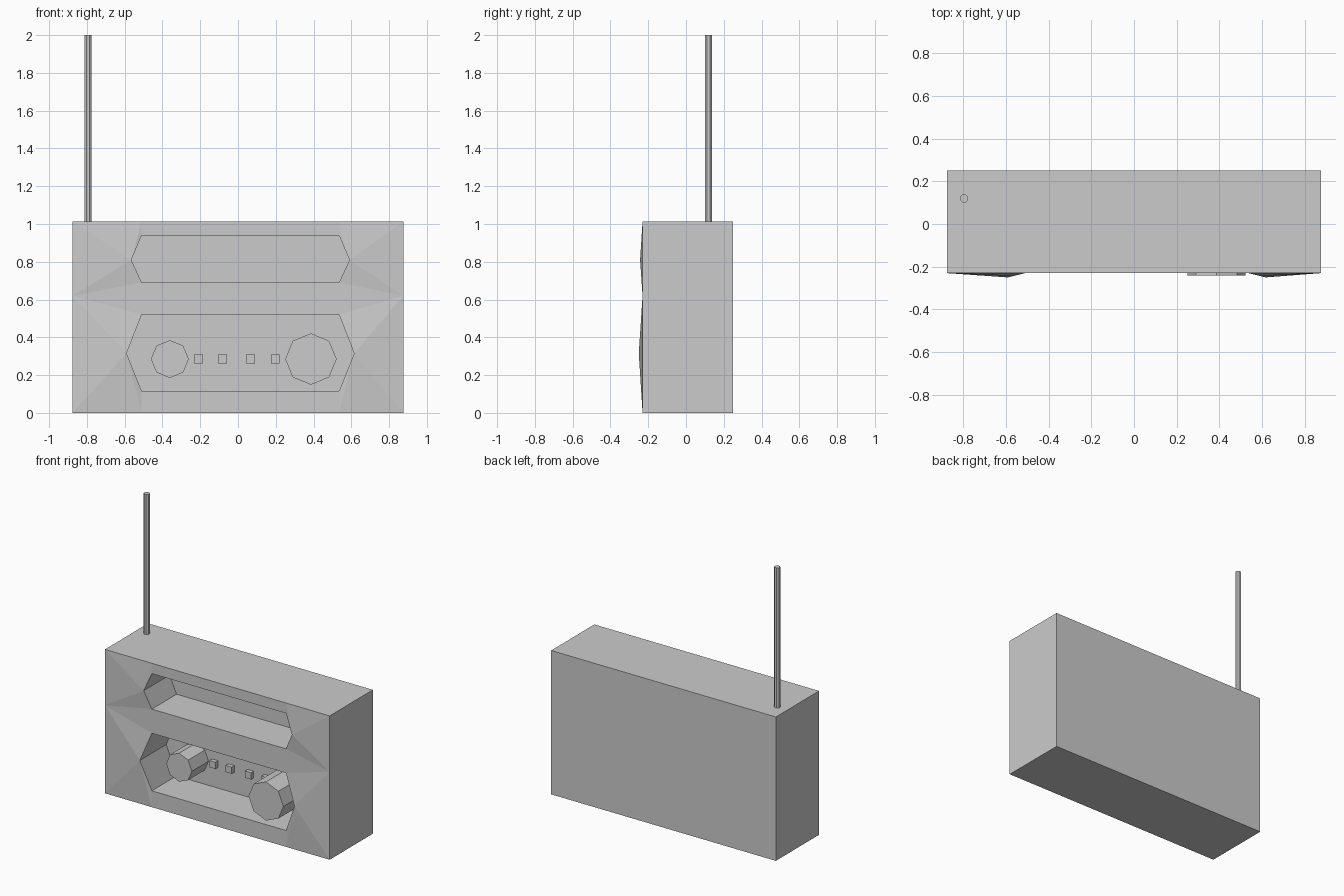
import bpy, bmesh, math
from mathutils import Matrix

if "Cube" in bpy.data.objects:
    bpy.data.objects.remove(bpy.data.objects["Cube"])

HX, TOP, FRONT, BACK, FLOOR = 0.875, 1.013, -0.23, 0.25, 0.045
XL, XR = -0.51, 0.535          # straight span of both recesses
UPPER = dict(top=0.94, mid=0.81, bot=0.69, tip=0.055, y=-0.243)
LOWER = dict(top=0.52, mid=0.315, bot=0.115, tip=0.08, y=-0.25)


def finish(name, bm):
    bmesh.ops.remove_doubles(bm, verts=bm.verts, dist=1e-5)
    bmesh.ops.recalc_face_normals(bm, faces=bm.faces)
    mesh = bpy.data.meshes.new(name)
    bm.to_mesh(mesh)
    bm.free()
    obj = bpy.data.objects.new(name, mesh)
    bpy.context.collection.objects.link(obj)
    return obj


def face(bm, *pts):
    return bm.faces.new([bm.verts.new(p) for p in pts])


def fan(bm, tip, outline):
    for a, b in zip(outline, outline[1:]):
        face(bm, tip, a, b)


# Radio case with slightly bulged front cheeks and two hexagonal recesses
bm = bmesh.new()
for zt, zb in ((TOP, UPPER["top"]), (UPPER["bot"], LOWER["top"]), (LOWER["bot"], 0)):
    face(bm, (XL, FRONT, zb), (XR, FRONT, zb), (XR, FRONT, zt), (XL, FRONT, zt))

for edge, x, s in ((-HX, XL, -1), (HX, XR, 1)):
    def p(px, z):
        return (px, FRONT, z)
    ut = (x + s * UPPER["tip"], UPPER["y"], UPPER["mid"])
    lt = (x + s * LOWER["tip"], LOWER["y"], LOWER["mid"])
    fan(bm, ut, [p(x, UPPER["top"]), p(x, TOP), p(edge, TOP), p(edge, 0.62), p(x, UPPER["bot"])])
    face(bm, p(x, UPPER["bot"]), p(edge, 0.62), p(x, LOWER["top"]))
    fan(bm, lt, [p(x, LOWER["top"]), p(edge, 0.62), p(edge, 0.27), p(edge, 0),
                 p(x, 0), p(x, LOWER["bot"])])
    # end wall
    face(bm, p(edge, 0), p(edge, 0.27), p(edge, 0.62), p(edge, TOP), (edge, BACK, TOP), (edge, BACK, 0))

# top, bottom and back
for z in (0, TOP):
    face(bm, (-HX, FRONT, z), (XL, FRONT, z), (XR, FRONT, z), (HX, FRONT, z), (HX, BACK, z), (-HX, BACK, z))
face(bm, (-HX, BACK, 0), (HX, BACK, 0), (HX, BACK, TOP), (-HX, BACK, TOP))

# recess walls and floors
for r in (UPPER, LOWER):
    ring = [(XL, FRONT, r["top"]), (XR, FRONT, r["top"]), (XR + r["tip"], r["y"], r["mid"]),
            (XR, FRONT, r["bot"]), (XL, FRONT, r["bot"]), (XL - r["tip"], r["y"], r["mid"])]
    inner = [(x, FLOOR, z) for x, y, z in ring]
    for i in range(6):
        j = (i + 1) % 6
        face(bm, ring[i], ring[j], inner[j], inner[i])
    face(bm, *inner)
finish("radio_case", bm)


def prism(name, radius, length, matrix):
    bm = bmesh.new()
    bmesh.ops.create_cone(bm, cap_ends=True, segments=8, radius1=radius, radius2=radius,
                          depth=length, matrix=matrix)
    return finish(name, bm)


# Octagonal dials
for name, x, radius, y in (("small_dial", -0.361, 0.1, -0.14), ("large_dial", 0.386, 0.136, -0.24)):
    back = FLOOR + 0.005
    prism(name, radius, back - y,
          Matrix.Translation((x, (y + back) / 2, 0.285)) @ Matrix.Rotation(math.pi / 2, 4, 'X'))

# Push buttons
for i, x in enumerate((-0.21, -0.083, 0.067, 0.197)):
    bm = bmesh.new()
    bmesh.ops.create_cube(bm, size=1, matrix=Matrix.Translation((x, FLOOR - 0.0125, 0.285))
                          @ Matrix.Diagonal((0.047, 0.035, 0.047, 1)))
    finish(f"push_button_{i + 1}", bm)

# Antenna
prism("antenna", 0.02, 2 - 1.005,
      Matrix.Translation((-0.795, 0.12, (2 + 1.005) / 2)) @ Matrix.Rotation(math.pi / 8, 4, 'Z'))
